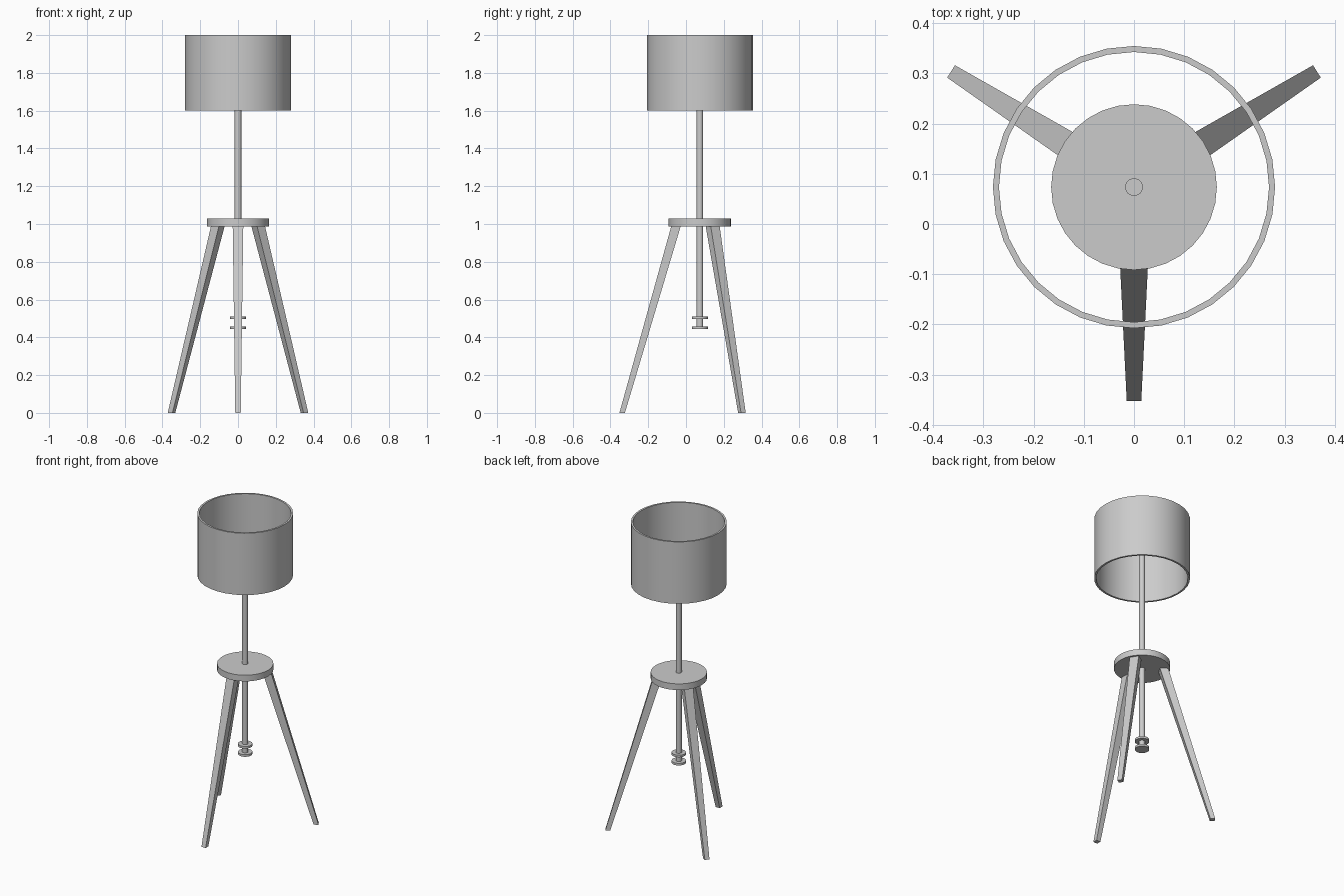
import bpy, bmesh, math
from mathutils import Vector

if "Cube" in bpy.data.objects:
    bpy.data.objects.remove(bpy.data.objects["Cube"])

AXIS = Vector((0, 0.0735, 0))
SEG = 32


def add_object(name, bm, smooth=False):
    bmesh.ops.recalc_face_normals(bm, faces=bm.faces[:])
    mesh = bpy.data.meshes.new(name)
    bm.to_mesh(mesh)
    bm.free()
    obj = bpy.data.objects.new(name, mesh)
    bpy.context.collection.objects.link(obj)
    obj.location = AXIS
    if smooth:
        bpy.ops.object.select_all(action='DESELECT')
        obj.select_set(True)
        bpy.context.view_layer.objects.active = obj
        bpy.ops.object.shade_smooth_by_angle(angle=math.radians(30))
    return obj


def cylinder(name, radius, z0, z1):
    bm = bmesh.new()
    bmesh.ops.create_cone(bm, cap_ends=True, segments=SEG, radius1=radius,
                          radius2=radius, depth=z1 - z0)
    bmesh.ops.translate(bm, verts=bm.verts[:], vec=(0, 0, (z0 + z1) / 2))
    return add_object(name, bm, smooth=True)


def ring(name, r_in, r_out, z0, z1):
    bm = bmesh.new()
    profile = [(r_in, z0), (r_out, z0), (r_out, z1), (r_in, z1)]
    loops = []
    for i in range(SEG):
        a = 2 * math.pi * i / SEG
        loops.append([bm.verts.new((r * math.cos(a), r * math.sin(a), z))
                      for r, z in profile])
    for i in range(SEG):
        a, b = loops[i], loops[(i + 1) % SEG]
        for j in range(4):
            k = (j + 1) % 4
            bm.faces.new((a[j], b[j], b[k], a[k]))
    return add_object(name, bm, smooth=True)


def leg(name, angle, foot_r):
    # tapered, splayed square bar: (inner radius, outer radius, half width, z)
    out = Vector((math.cos(angle), math.sin(angle), 0))
    side = Vector((-out.y, out.x, 0))
    bm = bmesh.new()
    ends = []
    for r0, r1, w, z in ((foot_r - 0.029, foot_r, 0.0145, 0),
                         (0.101, 0.151, 0.028, 0.99)):
        ends.append([bm.verts.new(out * r + side * s + Vector((0, 0, z)))
                     for r, s in ((r0, -w), (r1, -w), (r1, w), (r0, w))])
    low, top = ends
    bm.faces.new(low)
    bm.faces.new(top)
    for j in range(4):
        k = (j + 1) % 4
        bm.faces.new((low[j], low[k], top[k], top[j]))
    return add_object(name, bm)


# Shade: open thick-walled drum
ring("lamp_shade", 0.269, 0.281, 1.6, 2.0)

# Table disc, pole and the two small discs at the pole's lower end
cylinder("tripod_plate", 0.165, 0.988, 1.028)
cylinder("pole", 0.0175, 0.447, 1.8)
cylinder("upper_knob", 0.042, 0.496, 0.51)
cylinder("lower_knob", 0.042, 0.443, 0.457)

# Tripod legs
leg("front_leg", math.radians(-90), 0.426)
leg("right_leg", math.radians(32.3), 0.431)
leg("left_leg", math.radians(180 - 32.3), 0.431)
